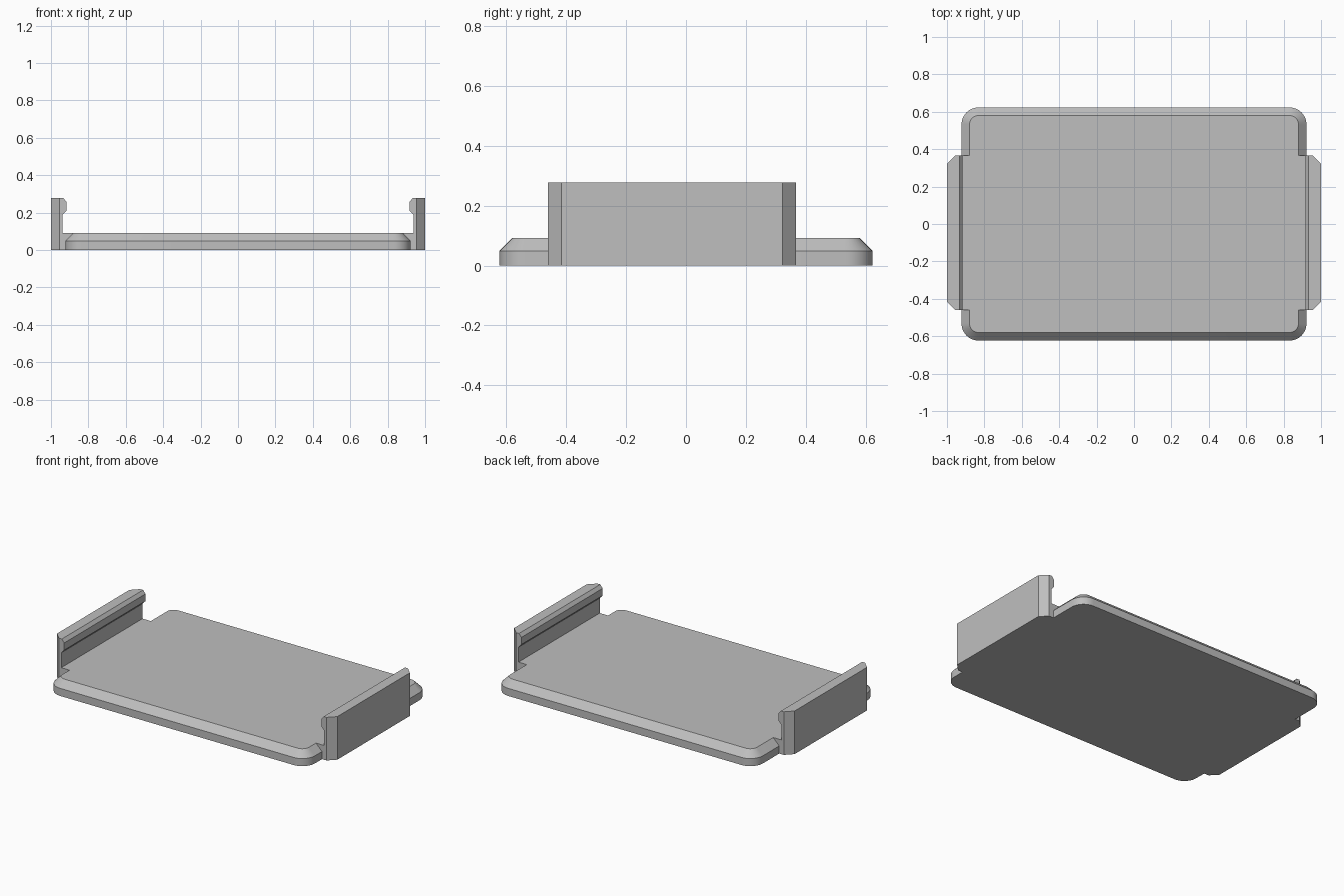
import bpy
import bmesh
import math

cube = bpy.data.objects.get("Cube")
if cube:
    bpy.data.objects.remove(cube, do_unlink=True)

grey = bpy.data.materials.new("plain grey")
grey.use_nodes = True
colour = (0.52, 0.52, 0.52, 1)
grey.diffuse_color = colour
grey.node_tree.nodes["Principled BSDF"].inputs["Base Color"].default_value = colour


def finish(bm, name):
    """Turn a bmesh into a named object with crisp edges."""
    bmesh.ops.recalc_face_normals(bm, faces=bm.faces)
    mesh = bpy.data.meshes.new(name)
    bm.to_mesh(mesh)
    bm.free()
    mesh.materials.append(grey)
    obj = bpy.data.objects.new(name, mesh)
    bpy.context.collection.objects.link(obj)
    bpy.ops.object.select_all(action="DESELECT")
    obj.select_set(True)
    bpy.context.view_layer.objects.active = obj
    bpy.ops.object.shade_smooth_by_angle(angle=math.radians(25))
    return obj


def rounded_ring(bm, half_x, half_y, radius, z, steps=10):
    """Rounded rectangle of vertices at height z."""
    ring = []
    for corner, (sx, sy) in enumerate([(1, 1), (-1, 1), (-1, -1), (1, -1)]):
        for i in range(steps + 1):
            a = math.pi / 2 * (corner + i / steps)
            ring.append(bm.verts.new((sx * (half_x - radius) + radius * math.cos(a),
                                      sy * (half_y - radius) + radius * math.sin(a), z)))
    return ring


# Base plate: rounded corners and a sloping upper rim
HALF_X, HALF_Y, RADIUS, TOP, SLOPE = 0.922, 0.623, 0.09, 0.092, 0.043
bm = bmesh.new()
rings = [rounded_ring(bm, HALF_X - d, HALF_Y - d, RADIUS - d, z)
         for d, z in [(0, 0), (0, TOP - SLOPE), (SLOPE, TOP)]]
for low, high in zip(rings, rings[1:]):
    for i in range(len(low)):
        j = (i + 1) % len(low)
        bm.faces.new((low[i], low[j], high[j], high[i]))
bm.faces.new(rings[0])
bm.faces.new(rings[-1])
finish(bm, "base_plate")

# Side clips: foot, upright wall and inward hook, slightly off centre in y
PROFILE = [(HALF_X - SLOPE, 0), (1, 0), (1, 0.278), (0.934, 0.278), (0.917, 0.257),
           (0.917, 0.211), (0.938, 0.188), (0.938, TOP), (HALF_X - SLOPE, TOP)]
FRONT, BACK = -0.461, 0.367

for side, name in [(1, "left_clip"), (-1, "right_clip")]:
    bm = bmesh.new()
    face = bm.faces.new([bm.verts.new((side * x, FRONT, z)) for x, z in PROFILE])
    extruded = bmesh.ops.extrude_face_region(bm, geom=[face])["geom"]
    bmesh.ops.translate(bm, vec=(0, BACK - FRONT, 0),
                        verts=[v for v in extruded if isinstance(v, bmesh.types.BMVert)])
    # Chamfer the two upright outer corners
    uprights = [e for e in bm.edges
                if all(abs(v.co.x) > 0.99 for v in e.verts)
                and abs(e.verts[0].co.z - e.verts[1].co.z) > 0.1]
    bmesh.ops.bevel(bm, geom=uprights, offset=0.045, segments=1, affect="EDGES")
    finish(bm, name)
